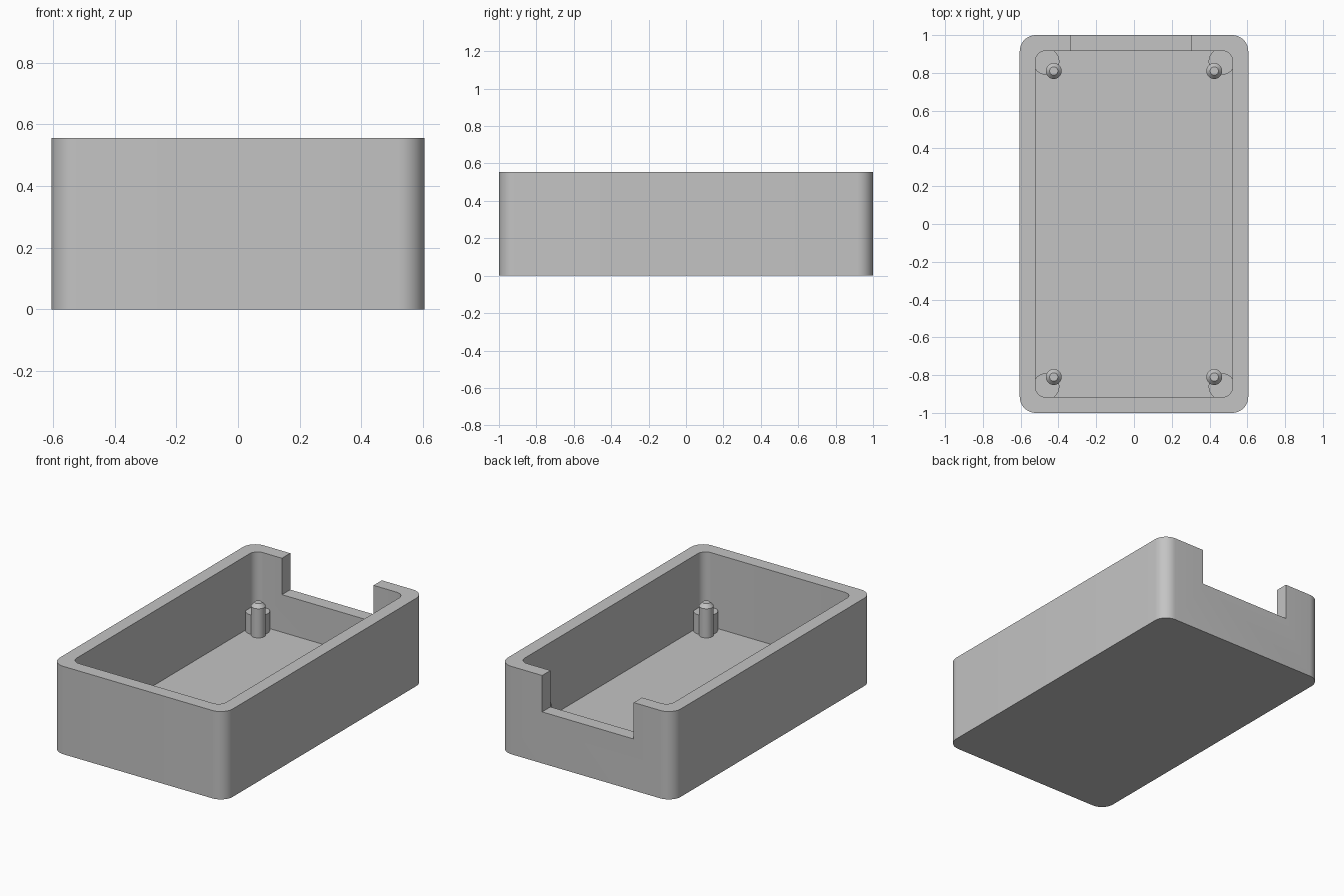
import bpy, bmesh, math

if "Cube" in bpy.data.objects:
    bpy.data.objects.remove(bpy.data.objects["Cube"], do_unlink=True)

HALF_X, HALF_Y, HEIGHT = 0.605, 1.0, 0.555
WALL, FLOOR = 0.083, 0.088

grey = bpy.data.materials.new("plain grey")
grey.use_nodes = True
colour = (0.55, 0.55, 0.55, 1)
grey.diffuse_color = colour
grey.node_tree.nodes["Principled BSDF"].inputs["Base Color"].default_value = colour


def make_object(name, bm):
    bmesh.ops.recalc_face_normals(bm, faces=bm.faces)
    mesh = bpy.data.meshes.new(name)
    bm.to_mesh(mesh)
    bm.free()
    obj = bpy.data.objects.new(name, mesh)
    bpy.context.collection.objects.link(obj)
    mesh.materials.append(grey)
    return obj


def rounded_block(name, hx, hy, radius, z0, z1, steps=10):
    """Upright block with rounded vertical corners."""
    bm = bmesh.new()
    ring = []
    for corner, (sx, sy) in enumerate([(1, 1), (-1, 1), (-1, -1), (1, -1)]):
        for i in range(steps + 1):
            a = (corner + i / steps) * math.pi / 2
            ring.append(bm.verts.new((sx * (hx - radius) + radius * math.cos(a),
                                      sy * (hy - radius) + radius * math.sin(a), z0)))
    base = bm.faces.new(ring)
    top = bmesh.ops.extrude_face_region(bm, geom=[base])["geom"]
    bmesh.ops.translate(bm, vec=(0, 0, z1 - z0),
                        verts=[v for v in top if isinstance(v, bmesh.types.BMVert)])
    return make_object(name, bm)


def lathe(name, profile, x, y, sides=32):
    """Closed round part from (radius, height) pairs."""
    bm = bmesh.new()
    rings = []
    for r, z in profile:
        rings.append([bm.verts.new((x + r * math.cos(2 * math.pi * i / sides),
                                    y + r * math.sin(2 * math.pi * i / sides), z))
                      for i in range(sides)])
    for low, high in zip(rings, rings[1:]):
        for i in range(sides):
            j = (i + 1) % sides
            bm.faces.new((low[i], low[j], high[j], high[i]))
    bm.faces.new(rings[0])
    bm.faces.new(rings[-1])
    return make_object(name, bm)


def smooth(obj):
    bpy.ops.object.select_all(action='DESELECT')
    obj.select_set(True)
    bpy.context.view_layer.objects.active = obj
    bpy.ops.object.shade_smooth_by_angle(angle=math.radians(30))


def cut(obj, cutter):
    mod = obj.modifiers.new(cutter.name, 'BOOLEAN')
    mod.operation = 'DIFFERENCE'
    mod.solver = 'EXACT'
    mod.object = cutter
    bpy.context.view_layer.objects.active = obj
    bpy.ops.object.modifier_apply(modifier=mod.name)
    bpy.data.objects.remove(cutter, do_unlink=True)


# Open tray with an inner cavity
tray = rounded_block("tray", HALF_X, HALF_Y, 0.085, 0, HEIGHT)
cut(tray, rounded_block("cavity_cutter", HALF_X - WALL, HALF_Y - WALL, 0.055, FLOOR, 1))

# Notch in the back wall
bm = bmesh.new()
bmesh.ops.create_cube(bm, size=1)
bmesh.ops.scale(bm, vec=(0.64, 0.3, 0.5), verts=bm.verts)
bmesh.ops.translate(bm, vec=(-0.015, HALF_Y, 0.325 + 0.25), verts=bm.verts)
cut(tray, make_object("notch_cutter", bm))
smooth(tray)

# Corner supports, each with a chamfered locating post
for x_name, sx in (("right", -1), ("left", 1)):
    for y_name, sy in (("front", -1), ("back", 1)):
        place = y_name + "_" + x_name
        base = FLOOR - 0.01
        smooth(lathe("support_" + place, [(0.07, base), (0.07, 0.21)],
                     sx * 0.465, sy * 0.86))
        smooth(lathe("post_" + place, [(0.042, base), (0.042, 0.272), (0.022, 0.295)],
                     sx * 0.425, sy * 0.81))
